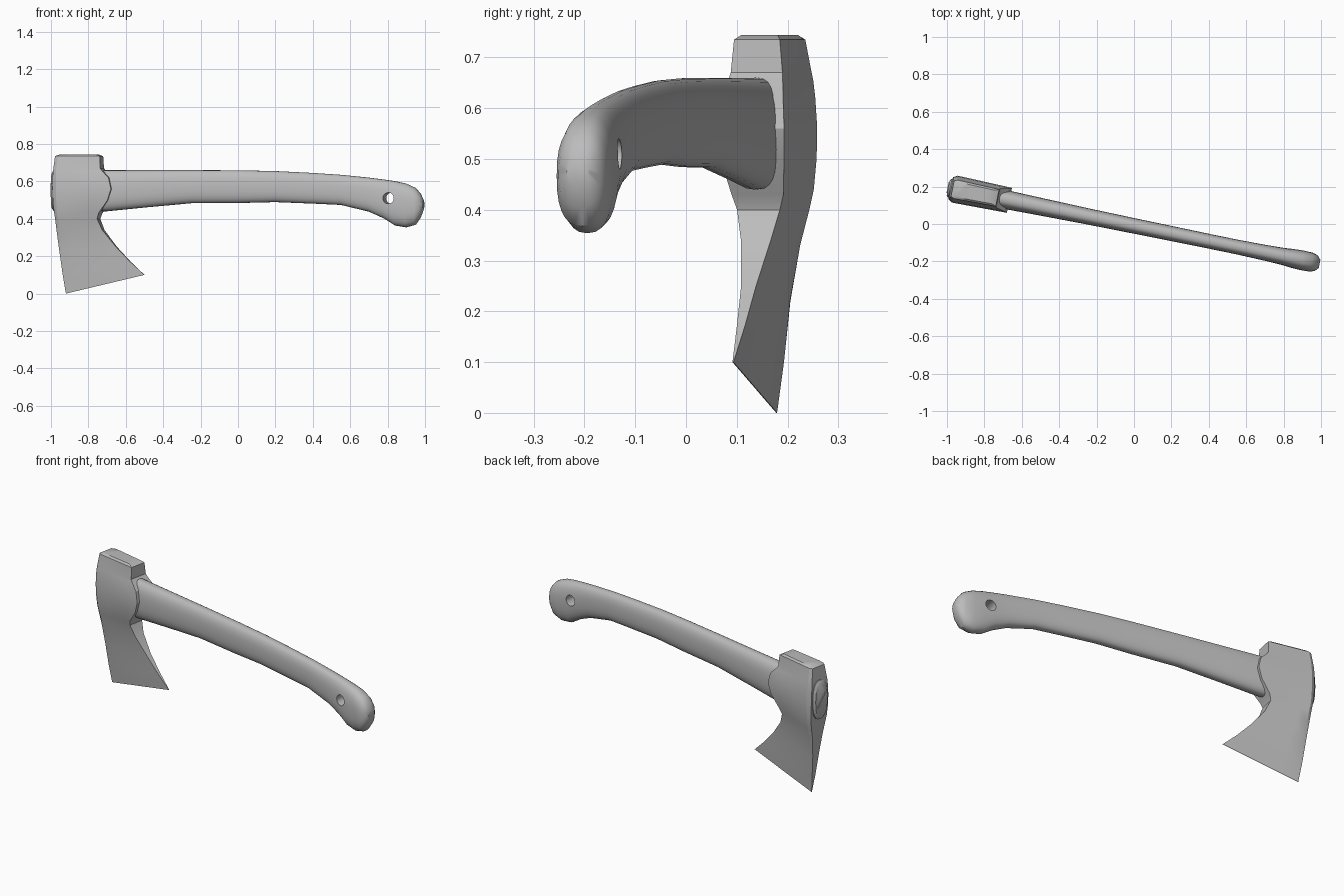
import bpy, bmesh, math

cube = bpy.data.objects.get("Cube")
if cube:
    bpy.data.objects.remove(cube, do_unlink=True)

TURN = -math.atan(0.205)
STRETCH = 1 / math.cos(TURN)

grey = bpy.data.materials.new("plain grey")
grey.use_nodes = True
grey.diffuse_color = (0.5, 0.5, 0.5, 1)
grey.node_tree.nodes["Principled BSDF"].inputs["Base Color"].default_value = (0.5, 0.5, 0.5, 1)


def loft(name, rings):
    """Skin a closed solid through rings of equal point count."""
    bm = bmesh.new()
    loops = [[bm.verts.new((x * STRETCH, y, z)) for x, y, z in ring] for ring in rings]
    count = len(loops[0])
    for low, high in zip(loops, loops[1:]):
        for i in range(count):
            j = (i + 1) % count
            bm.faces.new((low[i], low[j], high[j], high[i]))
    bm.faces.new(loops[0])
    bm.faces.new(loops[-1])
    bmesh.ops.recalc_face_normals(bm, faces=bm.faces)
    mesh = bpy.data.meshes.new(name)
    bm.to_mesh(mesh)
    bm.free()
    mesh.materials.append(grey)
    obj = bpy.data.objects.new(name, mesh)
    bpy.context.collection.objects.link(obj)
    return obj


def finish(obj, angle):
    bpy.ops.object.select_all(action='DESELECT')
    obj.select_set(True)
    bpy.context.view_layer.objects.active = obj
    bpy.ops.object.shade_smooth_by_angle(angle=math.radians(angle))
    obj.rotation_euler.z = TURN
    obj.location.y = -0.01


def lerp(a, b, t):
    return a + (b - a) * t


# Axe head: rows from cutting edge to poll
# (outer z, inner z, outer x, inner x, outer half thickness, inner half thickness)
head_rows = [
    (0, .1, -.92, -.5, .001, .001),
    (.1, .17, -.935, -.575, .014, .008),
    (.22, .25, -.95, -.65, .026, .015),
    (.33, .34, -.962, -.72, .043, .03),
    (.4, .4, -.968, -.745, .06, .043),
    (.44, .43, -.973, -.735, .068, .052),
    (.5, .5, -.978, -.685, .073, .064),
    (.56, .56, -.98, -.666, .074, .068),
    (.62, .62, -.98, -.68, .07, .063),
    (.655, .655, -.978, -.715, .066, .055),
    (.675, .67, -.976, -.727, .062, .052),
    (.735, .735, -.97, -.73, .051, .046),
]
# Position across the cheek and thickness factor, giving a chamfered outer corner
cheek = [(0, .82), (.07, 1), (.3, 1), (.55, 1), (.8, 1), (1, 1)]


def head_ring(zo, zi, xo, xi, ho, hi):
    side = [(lerp(xo, xi, t), lerp(ho, hi, t) * f, lerp(zo, zi, t)) for t, f in cheek]
    return side + [(x, -y, z) for x, y, z in reversed(side)]


rings = [head_ring(*row) for row in head_rows]
# Slightly domed poll
rings.append([(lerp(-.85, x, .8), y * .8, .744) for x, y, z in rings[-1]])
finish(loft("axe_head", rings), 28)

# Handle: stations along its length (x, top z, bottom z, half width)
handle_stations = [
    (-.993, .645, .455, .042),
    (-.983, .662, .44, .052),
    (-.7, .66, .44, .051),
    (-.5, .66, .46, .047),
    (-.25, .66, .483, .043),
    (0, .659, .484, .041),
    (.2, .655, .489, .04),
    (.4, .645, .481, .039),
    (.55, .635, .474, .039),
    (.7, .62, .438, .042),
    (.78, .61, .402, .045),
    (.84, .601, .364, .05),
    (.9, .588, .354, .053),
    (.95, .565, .368, .051),
    (.975, .535, .405, .042),
    (.992, .5, .45, .022),
]
SIDES = 28


def signed_power(value, exponent):
    return math.copysign(abs(value) ** exponent, value)


def handle_ring(x, top, bottom, half):
    ring = []
    for i in range(SIDES):
        a = math.tau * i / SIDES
        y = half * signed_power(math.cos(a), .8)
        z = (top + bottom) / 2 + (top - bottom) / 2 * signed_power(math.sin(a), .8)
        ring.append((x, y, z))
    return ring


handle = loft("handle", [handle_ring(*s) for s in handle_stations])

# Lanyard hole through the grip
bpy.ops.mesh.primitive_cylinder_add(vertices=20, radius=.03, depth=.4,
                                    location=(.813 * STRETCH, 0, .51),
                                    rotation=(math.pi / 2, 0, 0))
cutter = bpy.context.object
cutter.hide_render = True
hole = handle.modifiers.new("lanyard hole", 'BOOLEAN')
hole.object = cutter
hole.operation = 'DIFFERENCE'
hole.solver = 'EXACT'
bpy.context.view_layer.objects.active = handle
bpy.ops.object.modifier_apply(modifier=hole.name)
bpy.data.objects.remove(cutter, do_unlink=True)
finish(handle, 40)

# Wedge driven diagonally into the handle end
wedge_half = [(-.03, -.037), (-.024, -.041), (.03, .037), (.024, .041)]
wedge = loft("wedge", [[(x, -y, .55 + z) for y, z in wedge_half] for x in (-.97, -.997)])
finish(wedge, 30)
